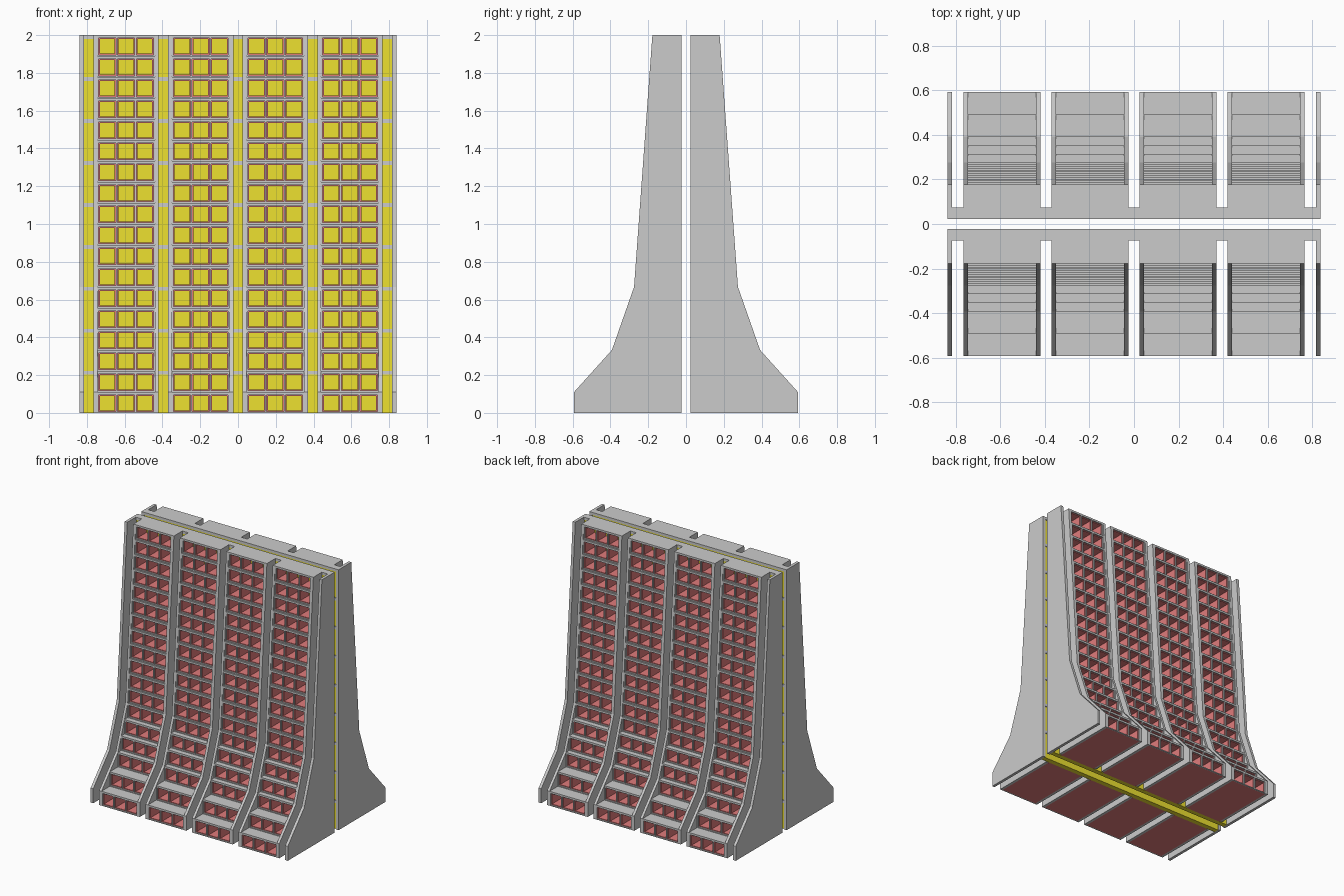
import bpy, bmesh

if "Cube" in bpy.data.objects:
    bpy.data.objects.remove(bpy.data.objects["Cube"])

FLOORS = 18
H = 2.0 / FLOORS
PROFILE = [(0.592, 0.0), (0.592, H), (0.392, 3 * H), (0.275, 6 * H), (0.178, 2.0)]
IN, SP = 0.023, 0.075            # inner face and outer face of the spine
BLOCKS = [-0.5925, -0.1975, 0.1975, 0.5925]
HALF, FIN = 0.1725, 0.02         # block half width, fin thickness


def depth(z):
    for (y0, z0), (y1, z1) in zip(PROFILE, PROFILE[1:]):
        if z <= z1 + 1e-6:
            return y0 + (y1 - y0) * (z - z0) / (z1 - z0)
    return PROFILE[-1][0]


def material(name, color):
    m = bpy.data.materials.new(name)
    m.diffuse_color = color
    m.use_nodes = True
    m.node_tree.nodes["Principled BSDF"].inputs["Base Color"].default_value = m.diffuse_color
    return m


RED = material("red_lining", (0.75, 0.2, 0.2, 1))
YELLOW = material("yellow_panel", (0.85, 0.75, 0.03, 1))


def box(bm, x0, x1, y0, y1, z0, z1):
    v = [bm.verts.new((x, y, z)) for z in (z0, z1)
         for x, y in ((x0, y0), (x1, y0), (x1, y1), (x0, y1))]
    for f in ((3, 2, 1, 0), (4, 5, 6, 7), (0, 1, 5, 4),
              (1, 2, 6, 5), (2, 3, 7, 6), (3, 0, 4, 7)):
        bm.faces.new([v[i] for i in f])


def fin(bm, x0, x1, back):
    pts = [(back, 0.0)] + PROFILE + [(back, 2.0)]
    a = [bm.verts.new((x0, y, z)) for y, z in pts]
    b = [bm.verts.new((x1, y, z)) for y, z in pts]
    bm.faces.new(a[::-1])
    bm.faces.new(b)
    for i in range(len(pts)):
        j = (i + 1) % len(pts)
        bm.faces.new((a[i], a[j], b[j], b[i]))


def finish(bm, name, mat=None):
    bmesh.ops.recalc_face_normals(bm, faces=bm.faces)
    me = bpy.data.meshes.new(name)
    bm.to_mesh(me)
    bm.free()
    ob = bpy.data.objects.new(name, me)
    bpy.context.collection.objects.link(ob)
    if mat:
        me.materials.append(mat)
    m = ob.modifiers.new("other_half", 'MIRROR')
    m.use_axis = (False, True, False)
    m.use_clip = m.use_mirror_merge = False


# End walls
bm = bmesh.new()
fin(bm, -0.838, -0.816, IN)
fin(bm, 0.816, 0.838, IN)
finish(bm, "end_walls")

# Spine: yellow core with a grey slab every second floor
bm = bmesh.new()
box(bm, -0.816, 0.816, 0.03, 0.068, 0, 1.99)
finish(bm, "spine_core", YELLOW)
bm = bmesh.new()
for k in range(1, 10):
    box(bm, -0.816, 0.816, IN, SP, 2 * k * H - 0.02, 2 * k * H)
finish(bm, "spine_slabs")

# Side fins of the four blocks
bm = bmesh.new()
for c in BLOCKS:
    fin(bm, c - HALF, c - HALF + FIN, SP)
    fin(bm, c + HALF - FIN, c + HALF, SP)
finish(bm, "block_fins")

# Stepped floors: grey slabs and window frames, red room linings
slabs, frames, rooms = bmesh.new(), bmesh.new(), bmesh.new()
W = HALF - FIN
PITCH, OPEN, EDGE = 0.0995, 0.039, 0.0455
for c in BLOCKS:
    for i in range(FLOORS):
        z = i * H
        y = depth(z + H)
        box(slabs, c - W, c + W, SP, y, z + 0.096, z + H)
        box(frames, c - W, c + W, y - 0.01, y, z, z + 0.007)
        box(rooms, c - W, c + W, 0.068, y - 0.01, z, z + 0.013)
        box(rooms, c - W, c + W, 0.068, y - 0.01, z + 0.09, z + 0.096)
        for k in range(4):
            m = c + (k - 1.5) * PITCH
            # outer walls run on to the fins
            left, right = (c - W if k == 0 else None), (c + W if k == 3 else None)
            g, r = PITCH / 2 - EDGE, PITCH / 2 - OPEN
            box(frames, left or m - g, right or m + g, y - 0.01, y, z + 0.007, z + 0.096)
            box(rooms, left or m - r, right or m + r, 0.068, y - 0.01, z + 0.013, z + 0.09)
finish(slabs, "floor_slabs")
finish(frames, "window_frames")
finish(rooms, "room_linings", RED)
